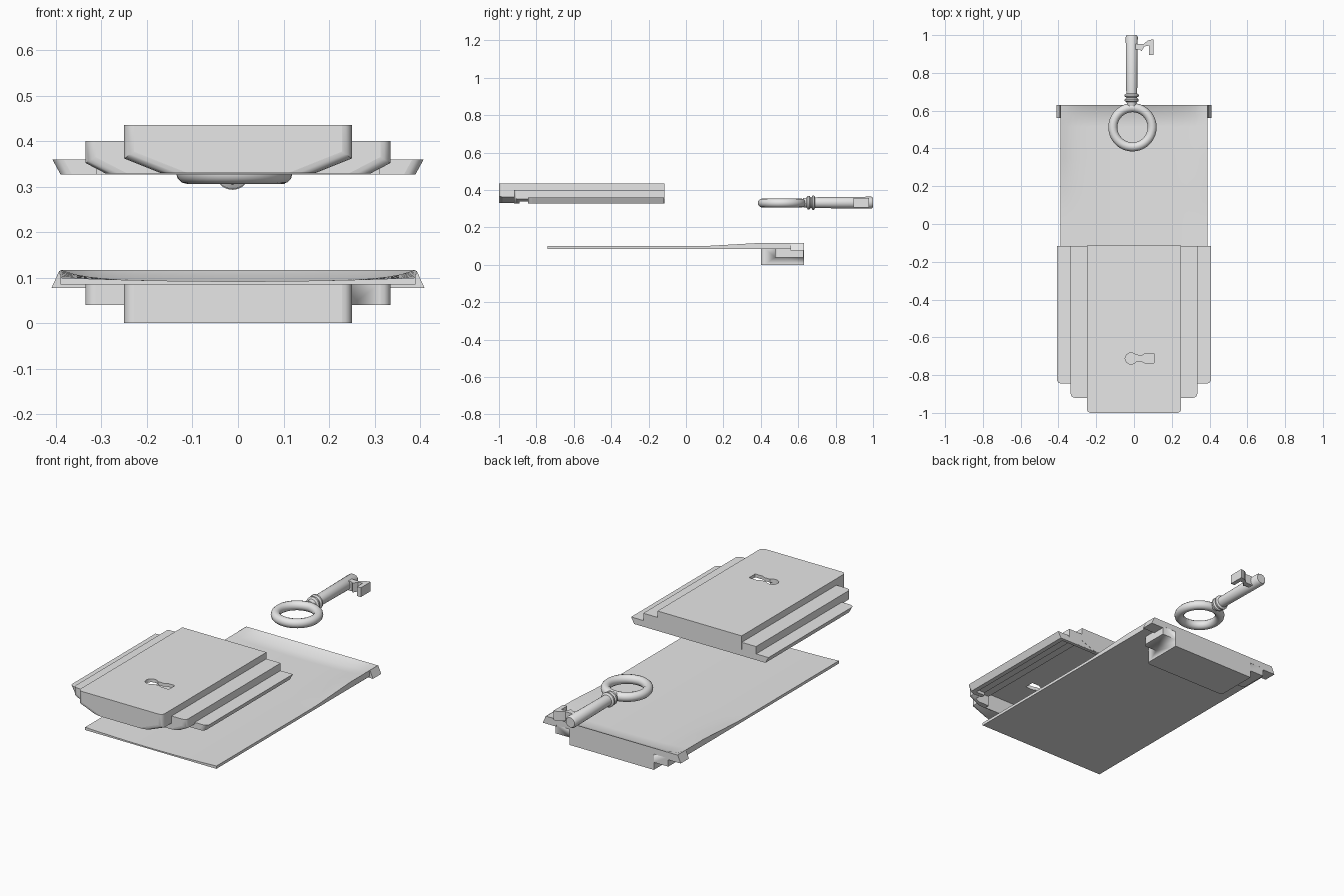
import bpy, bmesh, math

if "Cube" in bpy.data.objects:
    bpy.data.objects.remove(bpy.data.objects["Cube"])

grey = bpy.data.materials.new("pale_grey")
grey.diffuse_color = (0.8, 0.8, 0.8, 1)
grey.use_nodes = True
grey.node_tree.nodes["Principled BSDF"].inputs["Base Color"].default_value = grey.diffuse_color


def finish(name, bm, smooth=35):
    bmesh.ops.recalc_face_normals(bm, faces=bm.faces[:])
    me = bpy.data.meshes.new(name)
    bm.to_mesh(me)
    bm.free()
    me.materials.append(grey)
    ob = bpy.data.objects.new(name, me)
    bpy.context.collection.objects.link(ob)
    bpy.ops.object.select_all(action='DESELECT')
    bpy.context.view_layer.objects.active = ob
    ob.select_set(True)
    bpy.ops.object.shade_smooth_by_angle(angle=math.radians(smooth))
    return ob


def prism(name, pts, to3d, a, b):
    """Extrude a 2D outline from a to b, placed in space by to3d."""
    bm = bmesh.new()
    lo = [bm.verts.new(to3d(u, v, a)) for u, v in pts]
    hi = [bm.verts.new(to3d(u, v, b)) for u, v in pts]
    n = len(pts)
    bm.faces.new(lo)
    bm.faces.new(hi)
    for i in range(n):
        bm.faces.new((lo[i], lo[(i + 1) % n], hi[(i + 1) % n], hi[i]))
    return finish(name, bm)


def box(name, x0, x1, y0, y1, z0, z1):
    return prism(name, [(x0, y0), (x1, y0), (x1, y1), (x0, y1)],
                 lambda u, v, w: (u, v, w), z0, z1)


def tier(name, half, y0, y1):
    """Symmetric block from a right-hand (x, z) half outline, front corners rounded."""
    pts = half + [(-x, z) for x, z in reversed(half)]
    ob = prism(name, pts, lambda u, v, w: (u, w, v), y0, y1)
    bm = bmesh.new()
    bm.from_mesh(ob.data)
    front = [e for e in bm.edges
             if all(abs(v.co.y - y0) < 1e-4 for v in e.verts)]
    sides = [e for e in front if abs(e.verts[0].co.z - e.verts[1].co.z) > 1e-3]
    bmesh.ops.bevel(bm, geom=sides, offset=0.022, segments=4, profile=0.5,
                    affect='EDGES', clamp_overlap=True)
    bm.to_mesh(ob.data)
    bm.free()
    return ob


def combine(base, others, op):
    for o in others:
        m = base.modifiers.new(op.lower(), 'BOOLEAN')
        m.operation, m.object, m.solver = op, o, 'EXACT'
        bpy.context.view_layer.objects.active = base
        bpy.ops.object.modifier_apply(modifier=m.name)
        bpy.data.objects.remove(o)


# Stepped hollow cover
cover = tier("cover", [(0.17, 0.33), (0.25, 0.362), (0.25, 0.435)], -1.0, -0.115)
mid = tier("cover_mid", [(0.29, 0.3285), (0.335, 0.352), (0.335, 0.40)], -0.92, -0.116)
low = tier("cover_low", [(0.39, 0.327), (0.408, 0.36)], -0.845, -0.117)
combine(cover, [mid, low], 'UNION')
hollows = [box("hollow_low", -0.365, 0.365, -0.82, -0.135, 0.2, 0.343),
           box("hollow_mid", -0.31, 0.31, -0.89, -0.136, 0.2, 0.383),
           box("hollow_top", -0.225, 0.225, -0.915, -0.137, 0.2, 0.417)]
# Keyhole: round eye with a side slot
eye = [(-0.015 + 0.032 * math.cos(t), -0.712 + 0.03 * math.sin(t))
       for t in (math.radians(35 + 290 * i / 14) for i in range(15))]
keyhole = eye + [(0.045, -0.729), (0.06, -0.737), (0.105, -0.737),
                 (0.105, -0.685), (0.06, -0.685), (0.045, -0.695)]
hollows.append(prism("keyhole", keyhole, lambda u, v, w: (u, v, w), 0.38, 0.5))
combine(cover, hollows, 'DIFFERENCE')
bpy.context.view_layer.objects.active = cover
cover.select_set(True)
bpy.ops.object.shade_smooth_by_angle(angle=math.radians(35))
# Lock post under the keyhole
box("lock_post", -0.02, 0.02, -0.765, -0.743, 0.34, 0.42)

# Dished tray plate, with rims rising toward the back
nx, ny, W, Y0, Y1 = 24, 24, 0.39, -0.74, 0.63
bm = bmesh.new()
top, bot = [], []
for j in range(ny + 1):
    y = Y0 + (Y1 - Y0) * j / ny
    ramp = min(1, max(0, (y - 0.1) / 0.3))
    rowt, rowb = [], []
    for i in range(nx + 1):
        u = 2 * i / nx - 1
        z = 0.092 + 0.008 * u * u + 0.017 * ramp * u ** 8
        if j == ny:
            z = 0.117
        rowt.append(bm.verts.new((u * W, y, z)))
        rowb.append(bm.verts.new((u * W, y, 0.085)))
    top.append(rowt)
    bot.append(rowb)
for j in range(ny):
    for i in range(nx):
        for g in (top, bot):
            bm.faces.new((g[j][i], g[j][i + 1], g[j + 1][i + 1], g[j + 1][i]))
    for i in (0, nx):
        bm.faces.new((top[j][i], top[j + 1][i], bot[j + 1][i], bot[j][i]))
for j in (0, ny):
    for i in range(nx):
        bm.faces.new((top[j][i], top[j][i + 1], bot[j][i + 1], bot[j][i]))
finish("tray_plate", bm, 40)

# Stepped foot below the back of the tray
foot = tier("tray_foot", [(0.25, 0.0), (0.25, 0.088)], 0.40, 0.63)
foot_mid = tier("foot_mid", [(0.335, 0.04), (0.335, 0.0885)], 0.475, 0.6295)
combine(foot, [foot_mid], 'UNION')
for s, side in ((-1, "left"), (1, "right")):
    prism(side + "_tray_ear",
          [(s * 0.33, 0.077), (s * 0.41, 0.077), (s * 0.392, 0.117), (s * 0.388, 0.09), (s * 0.33, 0.088)],
          lambda u, v, w: (u, w, v), 0.56, 0.63)

# Key: ring bow, turned shaft with collars, and hooked bit
KX, KZ = -0.012, 0.332
bpy.ops.mesh.primitive_torus_add(major_segments=40, minor_segments=12, major_radius=0.104,
                                 minor_radius=0.024, location=(KX + 0.004, 0.512, KZ - 0.002))
bow = bpy.context.object
bow.name = "key_bow"
bow.data.materials.append(grey)
bpy.ops.object.shade_smooth()

profile = [(0, 0.625), (0.024, 0.625), (0.027, 0.645), (0.037, 0.651), (0.037, 0.660),
           (0.029, 0.666), (0.029, 0.671), (0.039, 0.676), (0.039, 0.684), (0.029, 0.690),
           (0.029, 0.70), (0.032, 0.99), (0.026, 1.0), (0, 1.0)]
bm = bmesh.new()
vs = [bm.verts.new((KX + r, y, KZ)) for r, y in profile]
es = [bm.edges.new(p) for p in zip(vs, vs[1:])]
bmesh.ops.spin(bm, geom=vs + es, cent=(KX, 0, KZ), axis=(0, 1, 0),
               angle=math.tau, steps=20, use_merge=False)
bmesh.ops.remove_doubles(bm, verts=bm.verts[:], dist=1e-4)
finish("key_shaft", bm, 40)

bit = [(0.0, 0.925), (0.03, 0.925), (0.04, 0.915), (0.055, 0.94), (0.08, 0.945), (0.08, 0.895),
       (0.103, 0.895), (0.103, 0.978), (0.075, 0.972), (0.05, 0.953), (0.0, 0.953)]
prism("key_bit", bit, lambda u, v, w: (u, v, w), 0.306, 0.356)
